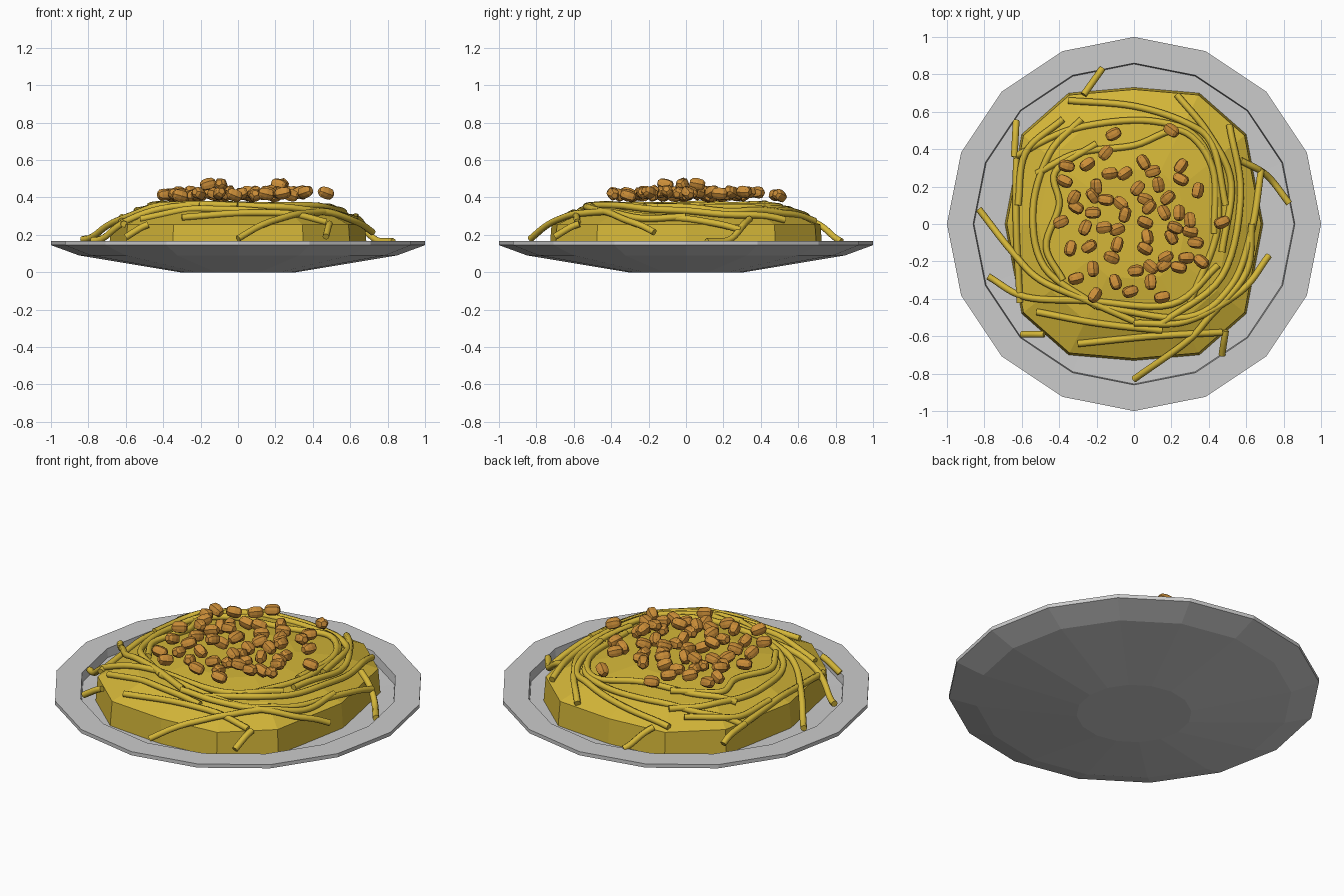
import bpy, bmesh, math, random
from mathutils import Vector, Matrix, Euler

if "Cube" in bpy.data.objects:
    bpy.data.objects.remove(bpy.data.objects["Cube"])

random.seed(4)


def material(name, rgb):
    m = bpy.data.materials.new(name)
    m.diffuse_color = (*rgb, 1)
    m.use_nodes = True
    m.node_tree.nodes["Principled BSDF"].inputs["Base Color"].default_value = m.diffuse_color
    return m


GREY = material("plate grey", (0.60, 0.60, 0.60))
YELLOW = material("pasta yellow", (0.66, 0.47, 0.04))
BROWN = material("bean brown", (0.60, 0.27, 0.04))


def add_object(name, bm, mat):
    bmesh.ops.recalc_face_normals(bm, faces=bm.faces)
    me = bpy.data.meshes.new(name)
    bm.to_mesh(me)
    bm.free()
    me.materials.append(mat)
    ob = bpy.data.objects.new(name, me)
    bpy.context.collection.objects.link(ob)
    return ob


def loft(bm, rings):
    """Bridge equal-sized rings of points and cap both ends."""
    loops = [[bm.verts.new(p) for p in ring] for ring in rings]
    n = len(loops[0])
    for a, b in zip(loops, loops[1:]):
        for i in range(n):
            j = (i + 1) % n
            bm.faces.new((a[i], a[j], b[j], b[i]))
    bm.faces.new(loops[0])
    bm.faces.new(loops[-1])


# Plate: sixteen-sided turned profile
profile = [(0.31, 0), (0.85, 0.09), (1, 0.145), (1, 0.167), (0.86, 0.167), (0.855, 0.115), (0.31, 0.10)]
bm = bmesh.new()
loft(bm, [[(r * math.cos(i * math.pi / 8), r * math.sin(i * math.pi / 8), z) for i in range(16)]
          for r, z in profile])
add_object("plate", bm, GREY)

# Mound of pasta: twelve-sided outline, stacked into a low dome
quarter = [(0.69, 0), (0.60, 0.48), (0.35, 0.70), (0, 0.73)]
half = quarter + [(-x, y) for x, y in quarter[-2::-1]]
outline = half + [(x, -y) for x, y in half[-2:0:-1]]
dome = [(0.40, 0.37), (0.74, 0.335), (0.985, 0.255), (1.0, 0.11)]
bm = bmesh.new()
loft(bm, [[(x * s, y * s, z) for x, y in outline] for s, z in dome])
add_object("pasta_mound", bm, YELLOW)


def rest_height(x, y):
    """Height at which a strand lies on the mound or hangs to the plate."""
    s = 0
    for (ax, ay), (bx, by) in zip(outline, outline[1:] + outline[:1]):
        nx, ny = by - ay, ax - bx
        s = max(s, (nx * x + ny * y) / (nx * ax + ny * ay))
    steps = [(0, 0.37), (0.40, 0.37), (0.74, 0.342), (0.97, 0.268), (1.03, 0.245), (1.14, 0.165), (2, 0.155)]
    for (s0, z0), (s1, z1) in zip(steps, steps[1:]):
        if s <= s1:
            return z0 + (z1 - z0) * (s - s0) / (s1 - s0)


def smooth_path(pts, steps=7):
    """Catmull-Rom path through the given points."""
    p = [Vector(v) for v in pts]
    p = [2 * p[0] - p[1]] + p + [2 * p[-1] - p[-2]]
    out = []
    for a, b, c, d in zip(p, p[1:], p[2:], p[3:]):
        for k in range(steps):
            t = k / steps
            out.append(0.5 * (2 * b + (c - a) * t + (2 * a - 5 * b + 4 * c - d) * t * t
                              + (3 * b - a - 3 * c + d) * t ** 3))
    return out + [p[-2]]


# Strands draped round the mound, in hundredths of a unit
strands = [
    [(-17, 83), (-27, 69)],
    [(-35, 66), (0, 63), (28, 54), (42, 42), (49, 10)],
    [(-63, 55), (-64, 36)],
    [(-64, 36), (-32, 51), (10, 55), (37, 42), (45, 0), (30, -42)],
    [(23, 69), (40, 48), (52, 22), (47, -15)],
    [(51, 53), (57, 15), (47, -28), (15, -53)],
    [(83, 11), (71, 26), (57, 34)],
    [(68, 29), (63, -3), (52, -33), (28, -50), (-20, -44)],
    [(72, -17), (57, -36), (28, -52), (0, -53)],
    [(47, -70), (49, -57)],
    [(47, -58), (10, -60), (-30, -64)],
    [(0, -83), (28, -63), (40, -50), (60, -26), (63, 0)],
    [(-60, -59), (-48, -59)],
    [(-78, -28), (-58, -39), (-25, -41), (20, -43), (45, -22)],
]
inner_strands = [
    [(-83, 8), (-65, -15), (-50, -30), (-25, -41), (0, -52)],
    [(-61, -42), (-63, 0), (-63, 35)],
    [(-28, 56), (-45, 38), (-54, 8), (-48, -23), (-20, -44)],
    [(-20, 43), (-42, 28), (-40, 10), (-47, -12), (-38, -30)],
    [(-52, -47), (-20, -53), (15, -57)],
    [(-52, 27), (-30, 38), (0, 42), (25, 50), (42, 30), (43, -5)],
    [(-38, 56), (-58, 38), (-62, 10)],
]
bm = bmesh.new()
SIDES, RADIUS = 8, 0.018
for n, strand in enumerate(strands + inner_strands):
    path = [Vector((p.x, p.y, rest_height(p.x, p.y) + 0.006 * (n % 3)))
            for p in smooth_path([(x / 100, y / 100) for x, y in strand])]
    # Soften the height where a strand bends over the edge
    zs = [p.z for p in path]
    for i in range(1, len(path) - 1):
        path[i].z = (zs[i - 1] + zs[i] + zs[i + 1]) / 3
    rings = []
    for i, p in enumerate(path):
        t = (path[min(i + 1, len(path) - 1)] - path[max(i - 1, 0)]).normalized()
        side = t.cross(Vector((0, 0, 1))).normalized()
        up = side.cross(t)
        rings.append([p + RADIUS * (math.cos(a) * side + math.sin(a) * up)
                      for a in (k * math.tau / SIDES for k in range(SIDES))])
    loft(bm, rings)
noodles = add_object("noodle_strands", bm, YELLOW)
bpy.context.view_layer.objects.active = noodles
noodles.select_set(True)
bpy.ops.object.shade_smooth_by_angle(angle=math.radians(50))

# Beans: ridged barrels scattered over the top, in hundredths of a unit
spots = [
    (-11, 48), (20, 50), (-15, 38), (-36, 31), (-25, 32), (-37, 23), (5, 33), (10, 28), (25, 31), (25, 24),
    (34, 18), (-13, 27), (-20, 20), (-5, 27), (2, 19), (13, 21), (18, 14), (-32, 14), (-22, 15), (-15, 13),
    (-7, 11), (-31, 9), (-39, 1), (-22, 6), (-26, -2), (-34, -13), (-24, -12), (-16, -2), (-9, -3), (-9, -11),
    (-5, 5), (6, 13), (8, 9), (6, 1), (7, -7), (16, 6), (24, 6), (22, -2), (20, -7), (30, 2),
    (30, -4), (33, -10), (47, 1), (17, -18), (24, -23), (28, -18), (36, -20), (16, -22), (9, -23), (1, -25),
    (-10, -31), (-22, -24), (-31, -29), (-21, -38), (-2, -36), (9, -31), (15, -39), (6, -13), (-12, -18),
]
raised = {(-9, -11), (22, -2), (-16, -2), (24, 6)}
barrel = [(-0.041, 0.017), (-0.028, 0.030), (0, 0.034), (0.028, 0.030), (0.041, 0.017)]
bm = bmesh.new()
for x, y in spots:
    z = 0.47 if (x, y) in raised else random.uniform(0.408, 0.432)
    turn = Euler((random.uniform(0, 3), random.uniform(-0.4, 0.4), random.uniform(0, math.pi)))
    place = Matrix.Translation((x / 100, y / 100, z)) @ turn.to_matrix().to_4x4()
    rings = []
    for u, r in barrel:
        ring = []
        for k in range(10):
            a = k * math.tau / 10
            rr = r * (1 if k % 2 else 0.88)
            ring.append(place @ Vector((u, rr * math.cos(a), rr * math.sin(a))))
        rings.append(ring)
    loft(bm, rings)
add_object("beans", bm, BROWN)
